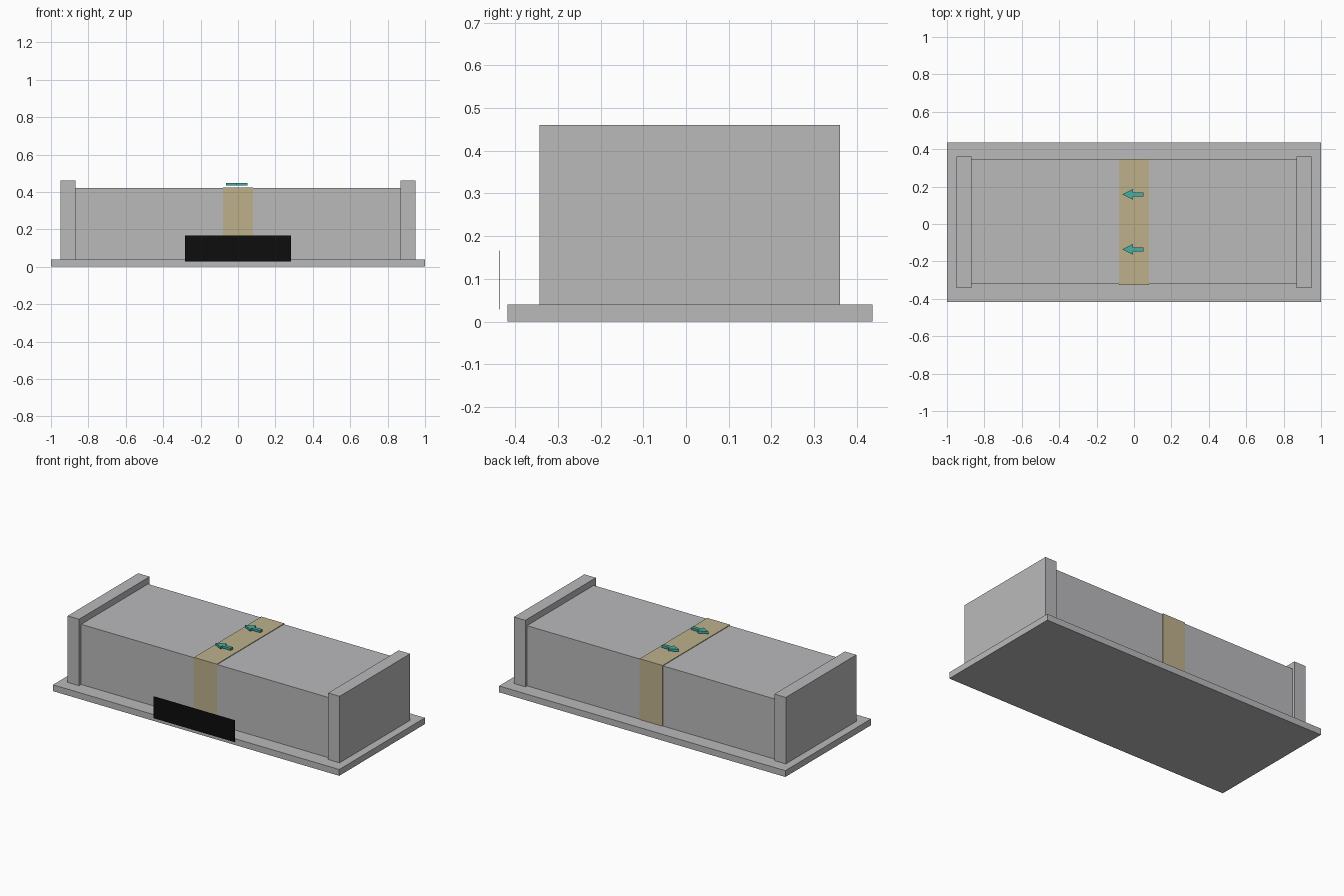
import bpy
import bmesh

cube = bpy.data.objects.get("Cube")
if cube:
    bpy.data.objects.remove(cube, do_unlink=True)


def material(name, rgb):
    mat = bpy.data.materials.new(name)
    mat.use_nodes = True
    mat.diffuse_color = (*rgb, 1)
    mat.node_tree.nodes["Principled BSDF"].inputs["Base Color"].default_value = (*rgb, 1)
    return mat


grey = material("light grey", (0.49, 0.49, 0.50))
tan = material("pale tan", (0.51, 0.44, 0.26))
teal = material("teal", (0.06, 0.42, 0.37))
black = material("black", (0.004, 0.004, 0.004))


def prism(name, outline, z0, z1, mat):
    """Extrude a flat xy outline from z0 up to z1."""
    bm = bmesh.new()
    face = bm.faces.new([bm.verts.new((x, y, z0)) for x, y in outline])
    top = bmesh.ops.extrude_face_region(bm, geom=[face])["geom"]
    bmesh.ops.translate(bm, vec=(0, 0, z1 - z0),
                        verts=[v for v in top if isinstance(v, bmesh.types.BMVert)])
    bmesh.ops.recalc_face_normals(bm, faces=bm.faces)
    mesh = bpy.data.meshes.new(name)
    bm.to_mesh(mesh)
    bm.free()
    mesh.materials.append(mat)
    obj = bpy.data.objects.new(name, mesh)
    bpy.context.collection.objects.link(obj)
    return obj


def box(name, x, y, z, mat):
    outline = [(x[0], y[0]), (x[1], y[0]), (x[1], y[1]), (x[0], y[1])]
    return prism(name, outline, z[0], z[1], mat)


# Base slab and main block
box("base_slab", (-1, 1), (-0.418, 0.437), (0, 0.04), grey)
box("main_block", (-0.87, 0.87), (-0.322, 0.344), (0.04, 0.42), grey)

# Taller end walls
for side, x in (("right", (-0.95, -0.87)), ("left", (0.87, 0.95))):
    box(side + "_end_wall", x, (-0.343, 0.361), (0.04, 0.46), grey)

# Band wrapped over the middle of the block
box("centre_band", (-0.08, 0.08), (-0.326, 0.348), (0.04, 0.424), tan)

# Plain dark plate in front of the base
box("front_plate", (-0.283, 0.283), (-0.437, -0.435), (0.028, 0.166), black)

# Direction arrows hovering above the band, pointing to -x
half = [(-0.063, 0), (-0.005, -0.029), (-0.005, -0.011), (0.052, -0.011)]
arrow = half + [(x, -y) for x, y in reversed(half[1:])]
for name, y in (("back_arrow", 0.158), ("front_arrow", -0.136)):
    prism(name, arrow, 0.434, 0.448, teal).location.y = y
